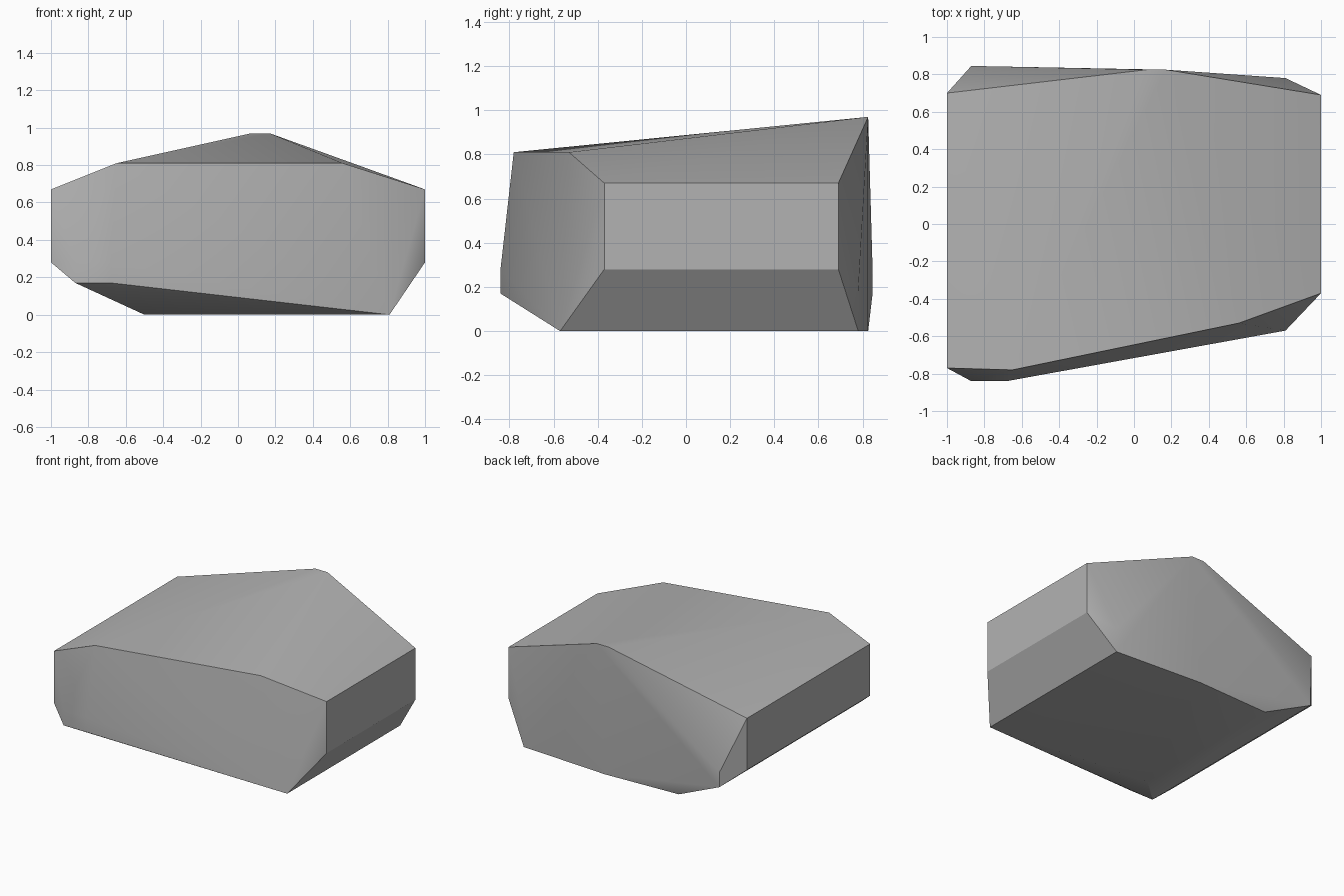
import bpy
import bmesh
import math

cube = bpy.data.objects.get("Cube")
if cube:
    bpy.data.objects.remove(cube, do_unlink=True)

# Stone colour
stone = bpy.data.materials.new("stone_grey")
stone.use_nodes = True
grey = (0.45, 0.45, 0.45, 1)
stone.diffuse_color = grey
stone.node_tree.nodes["Principled BSDF"].inputs["Base Color"].default_value = grey

# Corner points of the chipped block, grouped by side
corners = []
for z in (0.28, 0.67):
    corners += [(1, -0.37, z), (1, 0.69, z)]        # left end
    corners += [(-1, -0.77, z), (-1, 0.70, z)]      # right end
for z in (0.17, 0.28):
    corners += [(-0.87, -0.84, z), (-0.68, -0.84, z)]  # front bulge
    corners += [(-0.87, 0.845, z)]                     # back bulge
corners += [(-0.65, -0.78, 0.81), (0.56, -0.53, 0.81)]  # top front edge
corners += [(0.07, 0.825, 0.97), (0.17, 0.825, 0.97)]   # top back peak
corners += [(0.81, -0.57, 0), (0.81, 0.78, 0), (0.81, 0.78, 0.18),
            (0.10, 0.825, 0), (-0.50, 0.80, 0), (-0.50, -0.45, 0)]  # base

# Wrap the points into a solid rock
bm = bmesh.new()
for point in corners:
    bm.verts.new(point)
hull = bmesh.ops.convex_hull(bm, input=bm.verts[:])
loose = [v for v in bm.verts if not v.link_faces]
bmesh.ops.delete(bm, geom=loose, context="VERTS")
bmesh.ops.dissolve_limit(bm, angle_limit=math.radians(1), verts=bm.verts[:], edges=bm.edges[:])
bmesh.ops.recalc_face_normals(bm, faces=bm.faces[:])
mesh = bpy.data.meshes.new("rock")
bm.to_mesh(mesh)
bm.free()
mesh.materials.append(stone)

rock = bpy.data.objects.new("rock", mesh)
bpy.context.collection.objects.link(rock)
bpy.ops.object.select_all(action="DESELECT")
rock.select_set(True)
bpy.context.view_layer.objects.active = rock
bpy.ops.object.shade_smooth_by_angle(angle=math.radians(30))
